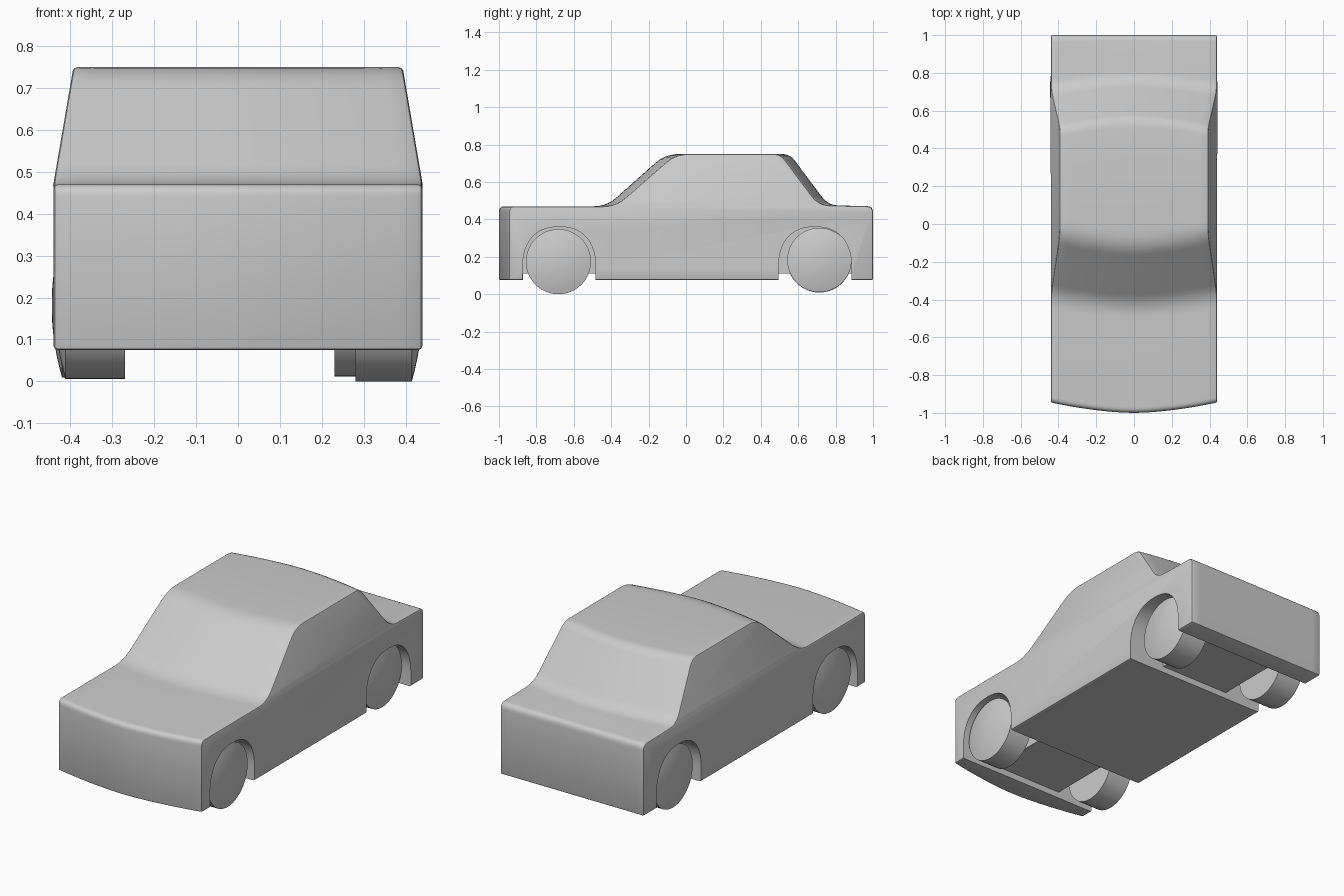
import bpy, bmesh, math
from mathutils import Vector

if "Cube" in bpy.data.objects:
    bpy.data.objects.remove(bpy.data.objects["Cube"])


def make_object(name, bm):
    bmesh.ops.recalc_face_normals(bm, faces=bm.faces)
    mesh = bpy.data.meshes.new(name)
    bm.to_mesh(mesh)
    bm.free()
    ob = bpy.data.objects.new(name, mesh)
    bpy.context.collection.objects.link(ob)
    return ob


def smooth(ob, angle):
    bpy.ops.object.select_all(action='DESELECT')
    ob.select_set(True)
    bpy.context.view_layer.objects.active = ob
    bpy.ops.object.convert(target='MESH')
    bpy.ops.object.shade_smooth_by_angle(angle=math.radians(angle))


def prism(name, outline, x0, x1):
    """Extrude a (y, z) outline along x."""
    bm = bmesh.new()
    a = [bm.verts.new((x0, y, z)) for y, z in outline]
    b = [bm.verts.new((x1, y, z)) for y, z in outline]
    bm.faces.new(a)
    bm.faces.new(b)
    for i in range(len(a)):
        j = (i + 1) % len(a)
        bm.faces.new((a[i], a[j], b[j], b[i]))
    return make_object(name, bm)


# Body side profile: y at the flank, z, bow at the centre line, corner radius
corners = [(-0.945, 0.075, -0.055, 0), (-0.945, 0.47, -0.055, 0.03),
           (-0.375, 0.47, -0.05, 0.07), (-0.055, 0.75, -0.055, 0.07),
           (0.505, 0.75, 0.05, 0.04), (0.71, 0.476, 0.05, 0.06),
           (1.0, 0.47, 0, 0.035), (1.0, 0.075, 0, 0)]
profile = []
base = []
for i, c in enumerate(corners):
    p = Vector(c[:3])
    r = c[3]
    if r == 0:
        profile.append(p)
        continue
    a = p + (Vector(corners[i - 1][:3]) - p).normalized() * r
    b = p + (Vector(corners[i + 1][:3]) - p).normalized() * r
    for k in range(6):
        t = k / 5
        profile.append(a * (1 - t) ** 2 + p * 2 * t * (1 - t) + b * t * t)
    if i == 2:
        base.append(len(profile) - 3)
    if i == 5:
        base.append(len(profile) - 4)


def half_width(z):
    return 0.44 - 0.047 * max(0, z - 0.475) / 0.275


# Body: profile swept across the width, bowed in plan, flanks leaning in
bm = bmesh.new()
STEPS = 16
cols = []
for s in range(STEPS + 1):
    t = 2 * s / STEPS - 1
    bow = 1 - abs(t) ** 1.7
    cols.append([bm.verts.new((t * half_width(z), y + b * bow, z)) for y, z, b in profile])
n = len(profile)
for s in range(STEPS):
    for i in range(n):
        j = (i + 1) % n
        bm.faces.new((cols[s][i], cols[s][j], cols[s + 1][j], cols[s + 1][i]))
for col in (cols[0], cols[-1]):
    bm.faces.new(col[base[0]:base[1] + 1])
    bm.faces.new(col[:base[0] + 1] + col[base[1]:])
body = make_object("body", bm)
bev = body.modifiers.new("edge_round", 'BEVEL')
bev.width = 0.009
bev.segments = 2
bev.limit_method = 'ANGLE'
bev.angle_limit = math.radians(35)
bev.use_clamp_overlap = False

# Wheel wells and the shallow channels between them
cutters = []
for yc in (-0.678, 0.69):
    arch = [(yc - 0.195, -0.1)]
    for k in range(29):
        a = math.pi * (1 - k / 28)
        ca, sa = math.cos(a), math.sin(a)
        arch.append((yc + 0.195 * math.copysign(abs(ca) ** 0.85, ca),
                     0.14 + 0.22 * max(sa, 0) ** 0.85))
    arch.append((yc + 0.195, -0.1))
    for side in (-1, 1):
        cutters.append(prism("arch_cutter", arch, side * 0.215, side * 0.6))
    w = 0.1945
    cutters.append(prism("channel_cutter", [(yc - w, -0.1), (yc - w, 0.11),
                                            (yc + w, 0.11), (yc + w, -0.1)], -0.3, 0.3))
for c in cutters:
    c.hide_render = True
    m = body.modifiers.new("cut", 'BOOLEAN')
    m.operation = 'DIFFERENCE'
    m.solver = 'EXACT'
    m.object = c
smooth(body, 32)
for c in cutters:
    bpy.data.objects.remove(c, do_unlink=True)


def wheel(name, y, z, r, x_in, x_out):
    """Lathe a wheel about x with a domed outer face."""
    d = math.copysign(1, x_out)
    rings = [(x_in, r * 0.5), (x_in, r), (x_out, r)]
    for k in range(1, 7):
        f = k / 7
        rings.append((x_out + d * 0.025 * (1 - (1 - f) ** 2), r * (1 - f)))
    bm = bmesh.new()
    N = 48
    loops = [[bm.verts.new((x, y + q * math.cos(2 * math.pi * k / N),
                            z + q * math.sin(2 * math.pi * k / N))) for k in range(N)]
             for x, q in rings]
    for a, b in zip(loops, loops[1:]):
        for k in range(N):
            j = (k + 1) % N
            bm.faces.new((a[k], a[j], b[j], b[k]))
    bm.faces.new(loops[0])
    bm.faces.new(loops[-1])
    smooth(make_object(name, bm), 35)


# Wheels
wheel("front_right_wheel", -0.682, 0.174, 0.174, 0.28, 0.415)
wheel("front_left_wheel", -0.682, 0.177, 0.172, -0.27, -0.412)
wheel("rear_right_wheel", 0.713, 0.183, 0.172, 0.23, 0.385)
wheel("rear_left_wheel", 0.713, 0.181, 0.172, -0.27, -0.42)
